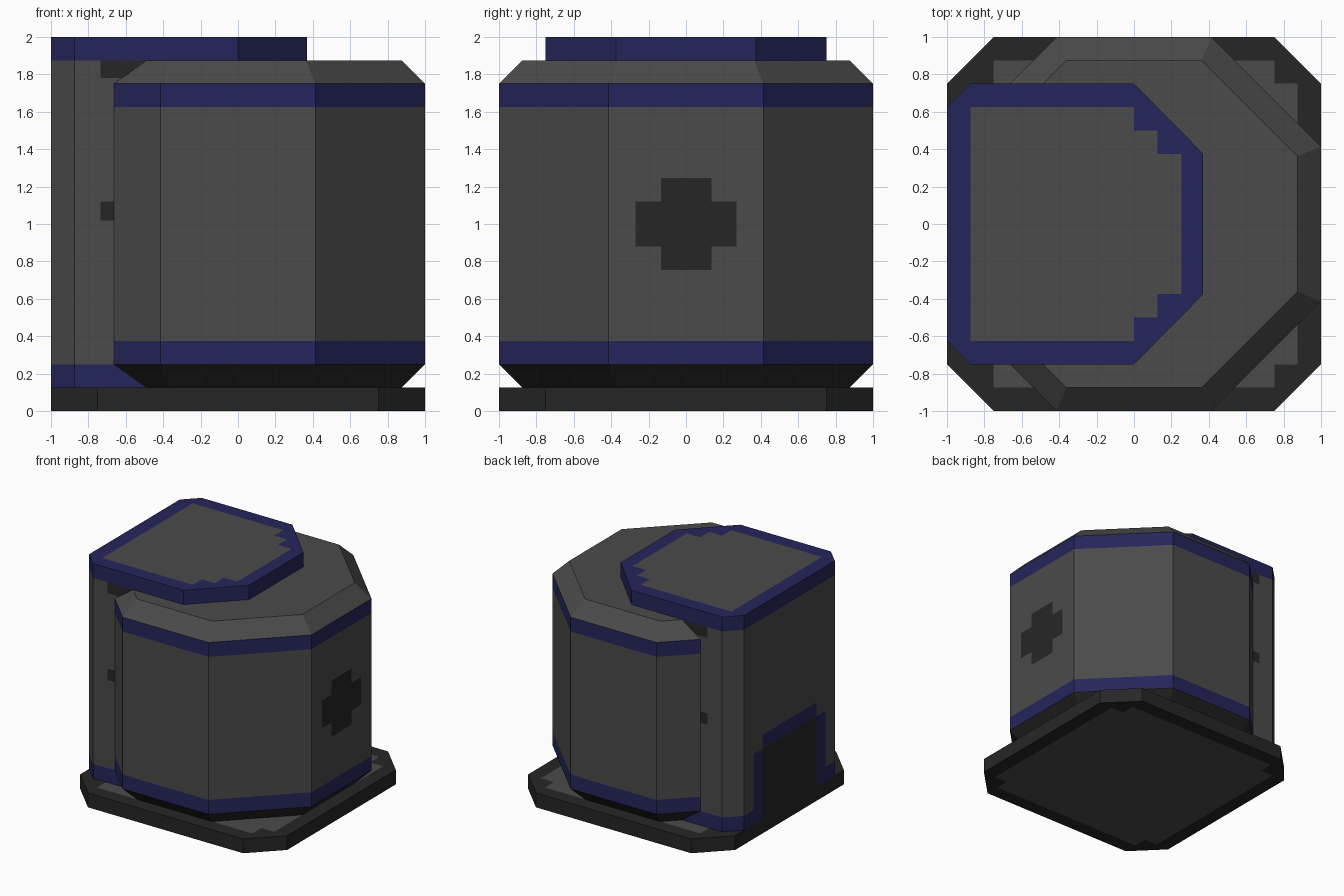
import bpy, bmesh
from mathutils import Vector

if "Cube" in bpy.data.objects:
    bpy.data.objects.remove(bpy.data.objects["Cube"])


def material(name, rgb):
    m = bpy.data.materials.new(name)
    m.diffuse_color = (*rgb, 1)
    m.use_nodes = True
    m.node_tree.nodes["Principled BSDF"].inputs["Base Color"].default_value = m.diffuse_color
    return m


GRAY, DARK, BLUE = 0, 1, 2
MATS = [material("mid gray", (0.069, 0.069, 0.069)),
        material("dark gray", (0.0194, 0.0194, 0.0194)),
        material("navy blue", (0.0185, 0.0185, 0.105))]


def mirrored(half):
    """Close an outline given for y > 0, ordered counter-clockwise."""
    return half + [(x, -y) for x, y in reversed(half)]


def build(name, rings, cuts, rule):
    """Stack outlines (outline, z), slice along axis planes, colour faces by rule."""
    bm = bmesh.new()
    loops = [[bm.verts.new((x, y, z)) for x, y in outline] for outline, z in rings]
    n = len(loops[0])
    bm.faces.new(list(reversed(loops[0])))
    bm.faces.new(loops[-1])
    for low, high in zip(loops, loops[1:]):
        for i in range(n):
            j = (i + 1) % n
            bm.faces.new((low[i], low[j], high[j], high[i]))
    bm.normal_update()
    for axis, values, facing in cuts:
        normal = Vector([float(i == axis) for i in range(3)])
        for v in values:
            # only slice the faces pointing in the painted direction
            faces = [f for f in bm.faces if facing(f.normal)]
            geom = set(faces)
            for f in faces:
                geom.update(f.edges)
                geom.update(f.verts)
            bmesh.ops.bisect_plane(bm, geom=list(geom), dist=1e-5,
                                   plane_co=normal * v, plane_no=normal)
            bm.normal_update()
    for f in bm.faces:
        f.material_index = rule(f.calc_center_median(), f.normal)
    mesh = bpy.data.meshes.new(name)
    bm.to_mesh(mesh)
    bm.free()
    for m in MATS:
        mesh.materials.append(m)
    obj = bpy.data.objects.new(name, mesh)
    bpy.context.collection.objects.link(obj)
    return obj


def flat(n):
    return abs(n.z) > 0.9


def upright(n):
    return abs(n.z) < 0.1


# Base plate: dark rim with a gray notched panel above and below
base = mirrored([(1, 0.75), (0.75, 1), (-0.75, 1), (-1, 0.75)])


def base_rule(c, n):
    x, y = abs(c.x), abs(c.y)
    inside = max(x, y) < 0.875 and min(x, y) < 0.75
    return GRAY if flat(n) and (inside and not (x > 0.75 and y > 0.75)) else DARK


edges = (-0.875, -0.75, 0.75, 0.875)
build("base_plate", [(base, 0), (base, 0.125)],
      [(0, edges, flat), (1, edges, flat)], base_rule)

# Main drum: octagon with bevelled ends, cut off where it enters the rear block
wide = mirrored([(1, 0.414), (0.414, 1), (-0.414, 1), (-0.664, 0.75)])
small = mirrored([(0.875, 0.3625), (0.3625, 0.875), (-0.3625, 0.875), (-0.4875, 0.75)])


def drum_rule(c, n):
    if n.z < -0.1:
        return DARK
    if upright(n):
        if c.z < 0.375 or c.z > 1.625:
            return BLUE
        y, z = abs(c.y), abs(c.z - 1)
        if n.x > 0.9 and ((y < 0.27 and z < 0.12) or (y < 0.135 and z < 0.245)):
            return DARK  # cross on the right side
    return GRAY


def right(n):
    return n.x > 0.9


build("main_drum", [(small, 0.125), (wide, 0.25), (wide, 1.75), (small, 1.875)],
      [(2, (0.375, 1.625), upright),
       (2, (0.755, 0.88, 1.12, 1.245), right),
       (1, (-0.27, -0.135, 0.135, 0.27), right)], drum_rule)

# Rear block with the doorway painted on its outer face
block = mirrored([(-0.45, 0.75), (-0.875, 0.75), (-1, 0.625)])


def block_rule(c, n):
    if n.x < -0.9:
        y = abs(c.y)
        if y < 0.375 and c.z < 0.74:
            return DARK
        if (y < 0.5 and c.z < 0.74) or (y < 0.375 and c.z < 0.86):
            return BLUE
    if abs(n.y) > 0.9 and c.x > -0.735 and (c.z > 1.78 or 1.02 < c.z < 1.12):
        return DARK
    return BLUE if upright(n) and c.z < 0.25 else GRAY


def outer(n):
    return n.x < -0.9


def side(n):
    return abs(n.y) > 0.9


build("rear_block", [(block, 0.125), (block, 1.875)],
      [(2, (0.25,), upright),
       (2, (0.74, 0.86), outer), (1, (-0.5, -0.375, 0.375, 0.5), outer),
       (2, (1.02, 1.12, 1.78), side), (0, (-0.735,), side)], block_rule)

# Lid: blue plate with a gray stepped panel on top
lid = mirrored([(0.37, 0.375), (0, 0.75), (-0.875, 0.75), (-1, 0.625)])


def lid_rule(c, n):
    y = abs(c.y)
    steps = ((0, 0.625), (0.125, 0.5), (0.255, 0.375))
    panel = c.x > -0.875 and any(c.x < sx and y < sy for sx, sy in steps)
    return GRAY if n.z > 0.9 and panel else BLUE


def top(n):
    return n.z > 0.9


build("lid", [(lid, 1.875), (lid, 2)],
      [(0, (-0.875, 0, 0.125, 0.255), top),
       (1, (-0.625, -0.5, -0.375, 0.375, 0.5, 0.625), top)], lid_rule)
